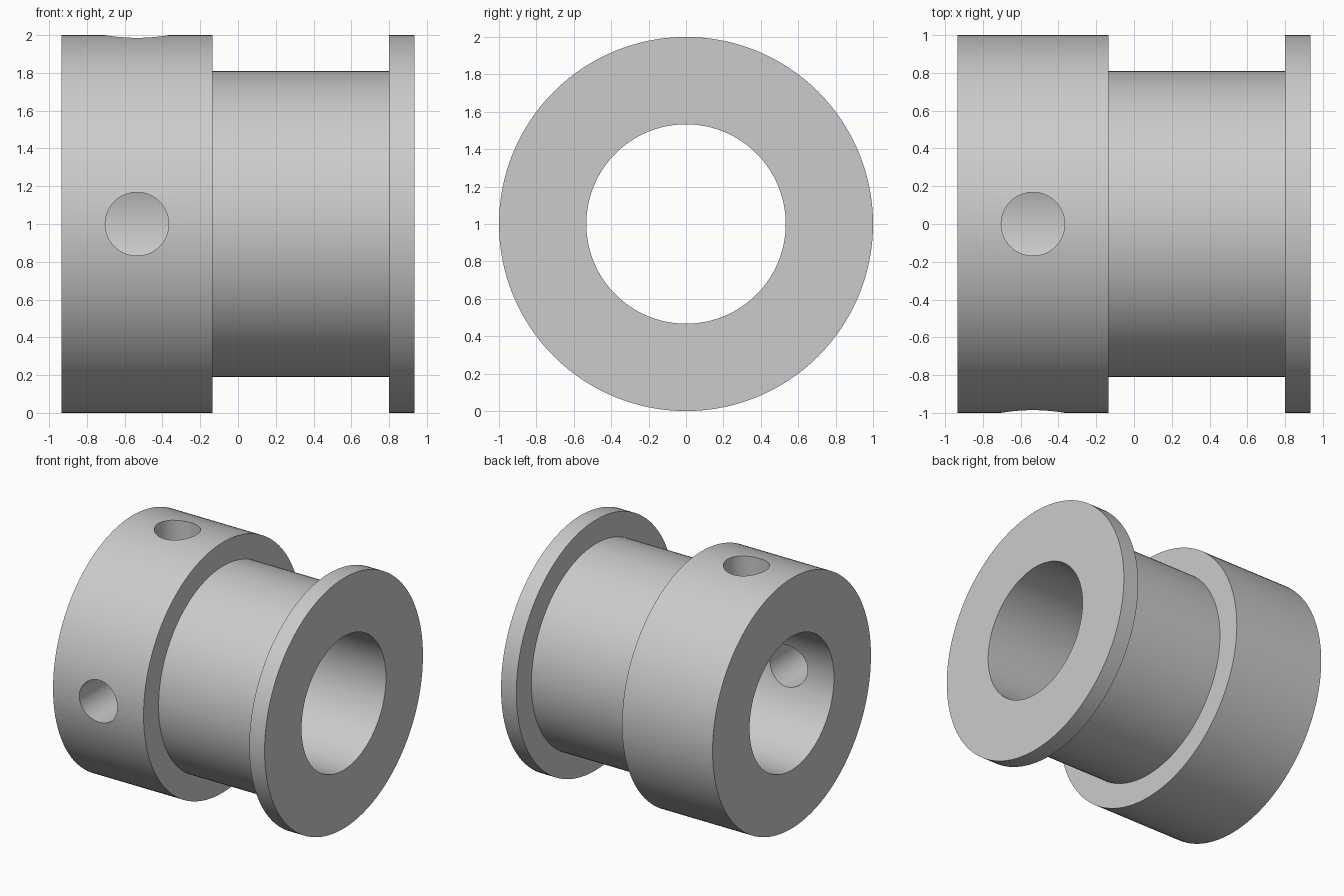
import bpy
import bmesh
import math
from mathutils import Matrix, Vector

if "Cube" in bpy.data.objects:
    bpy.data.objects.remove(bpy.data.objects["Cube"])

SEGMENTS = 128
BORE, NECK, RIM = 0.533, 0.81, 1.0
END, SHOULDER, FLANGE = 0.935, -0.135, 0.8
HOLE_X, HOLE_R = -0.535, 0.168
CENTRE = Vector((0, 0, 1))

# Plain grey metal
grey = bpy.data.materials.new("grey metal")
grey.use_nodes = True
colour = (0.6, 0.6, 0.6, 1)
grey.diffuse_color = colour
grey.node_tree.nodes["Principled BSDF"].inputs["Base Color"].default_value = colour


def add_object(name, bm):
    bmesh.ops.recalc_face_normals(bm, faces=bm.faces)
    mesh = bpy.data.meshes.new(name)
    bm.to_mesh(mesh)
    bm.free()
    mesh.materials.append(grey)
    obj = bpy.data.objects.new(name, mesh)
    bpy.context.collection.objects.link(obj)
    return obj


# Flanged sleeve: closed half section (x, radius) turned about the x axis
section = [(-END, BORE), (-END, RIM), (SHOULDER, RIM), (SHOULDER, NECK),
           (FLANGE, NECK), (FLANGE, RIM), (END, RIM), (END, BORE)]
bm = bmesh.new()
verts = [bm.verts.new((x, 0, 1 + r)) for x, r in section]
edges = [bm.edges.new((v, verts[i - 1])) for i, v in enumerate(verts)]
bmesh.ops.spin(bm, geom=verts + edges, cent=CENTRE, axis=(1, 0, 0),
               angle=math.tau, steps=SEGMENTS, use_merge=True)
bmesh.ops.remove_doubles(bm, verts=bm.verts, dist=0.0001)
sleeve = add_object("flanged_sleeve", bm)

# Screw holes through the collar wall, one on top and one at the front
cutters = []
for name, turn in (("top_hole_cutter", 0), ("front_hole_cutter", math.pi / 2)):
    bm = bmesh.new()
    place = (Matrix.Translation(CENTRE) @ Matrix.Rotation(turn, 4, "X")
             @ Matrix.Translation((HOLE_X, 0, 0.75)))
    bmesh.ops.create_cone(bm, cap_ends=True, segments=64, radius1=HOLE_R,
                          radius2=HOLE_R, depth=0.9, matrix=place)
    cutter = add_object(name, bm)
    cutter.hide_render = True
    cutters.append(cutter)
    cut = sleeve.modifiers.new(name, "BOOLEAN")
    cut.operation = "DIFFERENCE"
    cut.solver = "EXACT"
    cut.object = cutter

# Apply the cuts, then smooth the round faces
bpy.ops.object.select_all(action="DESELECT")
sleeve.select_set(True)
bpy.context.view_layer.objects.active = sleeve
for cut in list(sleeve.modifiers):
    bpy.ops.object.modifier_apply(modifier=cut.name)
for cutter in cutters:
    bpy.data.objects.remove(cutter)
bpy.ops.object.shade_smooth_by_angle(angle=math.radians(30))
